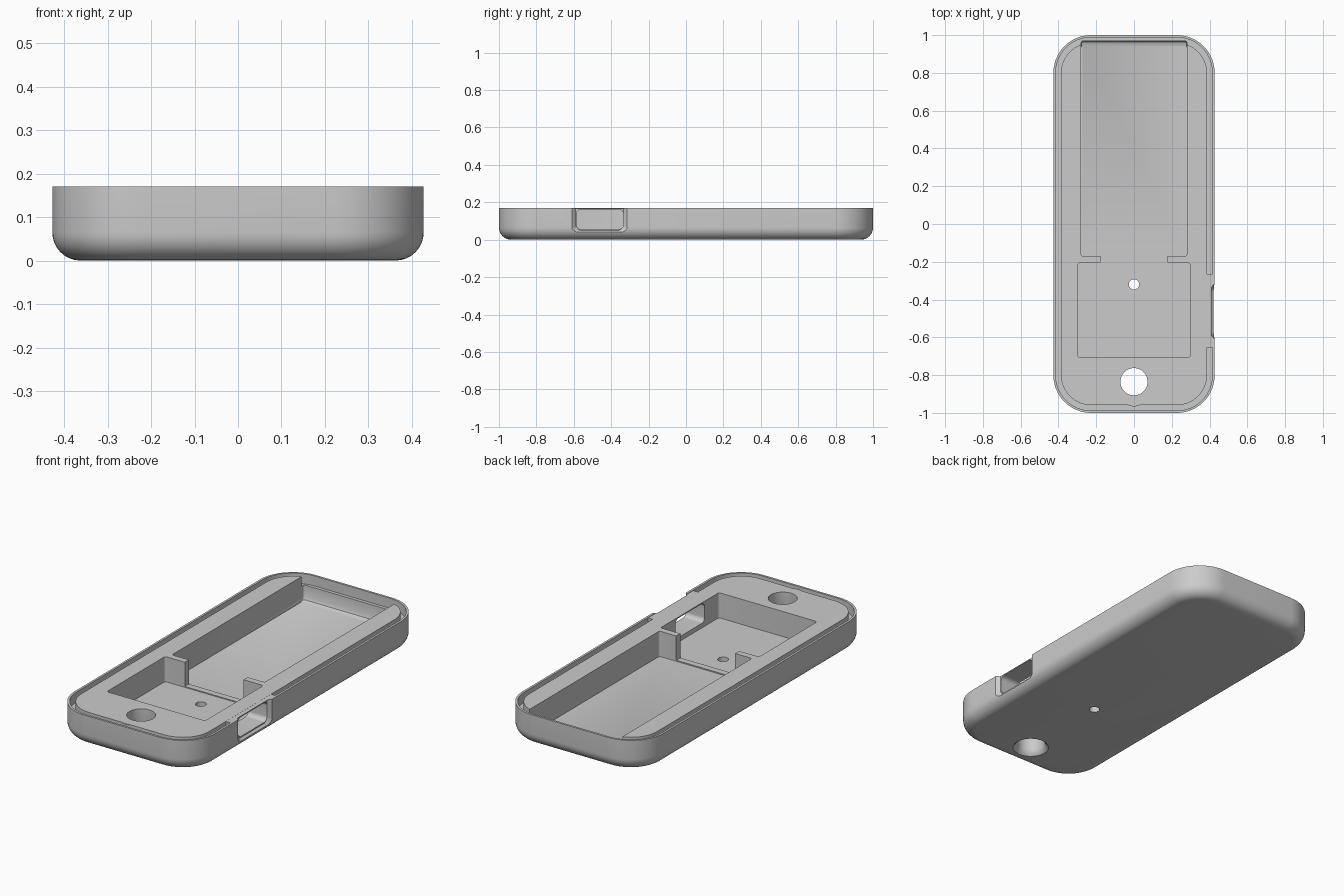
import bpy, bmesh, math

cube = bpy.data.objects.get("Cube")
if cube:
    bpy.data.objects.remove(cube, do_unlink=True)

mat = bpy.data.materials.new("light_grey_plastic")
mat.use_nodes = True
grey = (0.6, 0.6, 0.6, 1)
mat.diffuse_color = grey
mat.node_tree.nodes["Principled BSDF"].inputs["Base Color"].default_value = grey


def rounded(u0, u1, v0, v1, r, seg=10):
    """Counter-clockwise rounded rectangle."""
    pts = []
    corners = [(u1 - r, v1 - r), (u0 + r, v1 - r), (u0 + r, v0 + r), (u1 - r, v0 + r)]
    for k, (cu, cv) in enumerate(corners):
        for i in range(seg + 1):
            a = (k + i / seg) * math.pi / 2
            pts.append((cu + r * math.cos(a), cv + r * math.sin(a)))
    return pts


def circle(cu, cv, r, n=48):
    return [(cu + r * math.cos(2 * math.pi * i / n), cv + r * math.sin(2 * math.pi * i / n))
            for i in range(n)]


def loft(name, rings, along_x=False):
    """Closed solid through a list of (outline, height) rings."""
    bm = bmesh.new()
    loops = []
    for pts, w in rings:
        loops.append([bm.verts.new((w, u, v) if along_x else (u, v, w)) for u, v in pts])
    for a, b in zip(loops, loops[1:]):
        n = len(a)
        for i in range(n):
            j = (i + 1) % n
            bm.faces.new((a[i], a[j], b[j], b[i]))
    bm.faces.new(loops[0][::-1])
    bm.faces.new(loops[-1])
    me = bpy.data.meshes.new(name)
    bm.to_mesh(me)
    bm.free()
    me.materials.append(mat)
    ob = bpy.data.objects.new(name, me)
    bpy.context.collection.objects.link(ob)
    return ob


def combine(target, tool, operation):
    """Apply a boolean and discard the tool."""
    tool.hide_render = True
    mod = target.modifiers.new(tool.name, "BOOLEAN")
    mod.object, mod.operation, mod.solver = tool, operation, "EXACT"
    bpy.context.view_layer.objects.active = target
    bpy.ops.object.modifier_apply(modifier=mod.name)
    bpy.data.objects.remove(tool, do_unlink=True)


HX, HY, TOP, CORNER, FILLET = 0.427, 1.0, 0.17, 0.2, 0.065


def plan(inset):
    return rounded(inset - HX, HX - inset, inset - HY, HY - inset, CORNER - inset, 16)


# Outer body with a rounded underside
rings = []
for i in range(9):
    a = i / 8 * math.pi / 2
    rings.append((plan(FILLET * (1 - math.sin(a))), FILLET * (1 - math.cos(a))))
case = loft("case_tray", rings + [(plan(0), TOP)])

# Groove behind the thin rim, then the raised inner block
combine(case, loft("rim_recess", [(plan(0.012), 0.115), (plan(0.012), 0.3)]), "DIFFERENCE")
combine(case, loft("inner_block", [(plan(0.041), 0.08), (plan(0.041), 0.168)]), "UNION")
combine(case, loft("front_catch", [(circle(0, -0.9, 0.066), 0.08), (circle(0, -0.9, 0.066), 0.167)]), "UNION")

# Solid bridge around the side port
bridge = rounded(0.35, 0.424, -0.655, -0.265, 0.004, 2)
combine(case, loft("port_bridge", [(bridge, 0.08), (bridge, 0.1675)]), "UNION")

# Long bay with a sloped far end, short bay and the passage between them
combine(case, loft("long_bay", [
    (rounded(-0.28, 0.28, -0.17, 0.945, 0.012, 4), 0.03),
    (rounded(-0.28, 0.28, -0.17, 0.963, 0.012, 4), 0.038),
    (rounded(-0.28, 0.28, -0.17, 0.97, 0.012, 4), 0.055),
    (rounded(-0.28, 0.28, -0.17, 0.97, 0.012, 4), 0.3)]), "DIFFERENCE")
for name, box, floor in (("short_bay", (-0.297, 0.297, -0.708, -0.205), 0.031),
                         ("passage", (-0.178, 0.178, -0.23, -0.15), 0.036)):
    outline = rounded(*box, 0.012, 4)
    combine(case, loft(name, [(outline, floor), (outline, 0.3)]), "DIFFERENCE")

# Side port: flared outer recess and a tunnel into the short bay
combine(case, loft("port_recess", [
    (rounded(-0.59, -0.335, 0.05, 0.3, 0.03), 0.41),
    (rounded(-0.62, -0.305, 0.03, 0.3, 0.03), 0.435)], True), "DIFFERENCE")
tunnel = rounded(-0.585, -0.335, 0.056, 0.162, 0.025)
combine(case, loft("port_tunnel", [(tunnel, 0.25), (tunnel, 0.5)], True), "DIFFERENCE")

# Strap hole flared at the underside, and the small hole in the short bay
combine(case, loft("strap_hole", [
    (circle(0, -0.835, 0.1), -0.01), (circle(0, -0.835, 0.092), 0.0),
    (circle(0, -0.835, 0.079), 0.012), (circle(0, -0.835, 0.072), 0.03),
    (circle(0, -0.835, 0.072), 0.3)]), "DIFFERENCE")
combine(case, loft("reset_hole", [(circle(0, -0.32, 0.027, 32), -0.1),
                                  (circle(0, -0.32, 0.027, 32), 0.3)]), "DIFFERENCE")

# Smooth curves, crisp edges
bpy.ops.object.select_all(action="DESELECT")
case.select_set(True)
bpy.context.view_layer.objects.active = case
bpy.ops.object.shade_smooth_by_angle(angle=math.radians(30))
